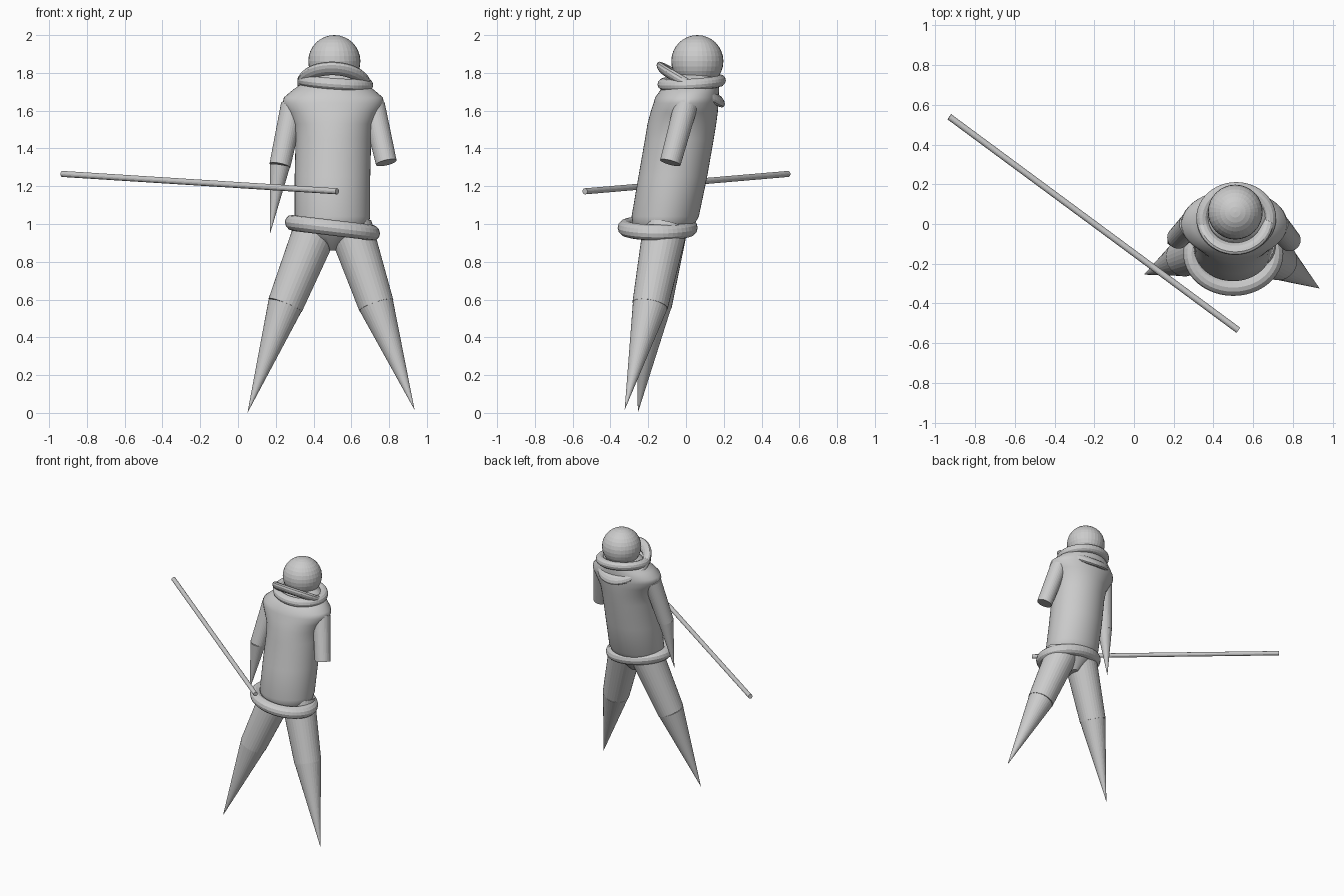
import bpy, bmesh, math
from mathutils import Vector, Matrix

if "Cube" in bpy.data.objects:
    bpy.data.objects.remove(bpy.data.objects["Cube"])

grey = bpy.data.materials.new("plain grey")
grey.diffuse_color = (0.6, 0.6, 0.6, 1)
grey.use_nodes = True
grey.node_tree.nodes["Principled BSDF"].inputs["Base Color"].default_value = grey.diffuse_color


def make(name, bm):
    bmesh.ops.recalc_face_normals(bm, faces=bm.faces)
    mesh = bpy.data.meshes.new(name)
    bm.to_mesh(mesh)
    bm.free()
    mesh.materials.append(grey)
    ob = bpy.data.objects.new(name, mesh)
    bpy.context.collection.objects.link(ob)
    return ob


def limb(name, a, b, r1, r2, sides=32):
    """Capped cylinder or cone from a to b."""
    a, b = Vector(a), Vector(b)
    d = b - a
    m = Matrix.Translation((a + b) / 2) @ d.to_track_quat('Z', 'Y').to_matrix().to_4x4()
    bm = bmesh.new()
    bmesh.ops.create_cone(bm, cap_ends=True, segments=sides, radius1=r1,
                          radius2=r2, depth=d.length, matrix=m)
    bmesh.ops.remove_doubles(bm, verts=bm.verts, dist=1e-5)
    return make(name, bm)


def loft(name, rings, sides=32):
    """Skin of stacked ellipses: z, centre x, centre y, radius x, radius y."""
    bm = bmesh.new()
    rows = []
    for z, cx, cy, rx, ry in rings:
        rows.append([bm.verts.new((cx + rx * math.cos(math.tau * i / sides),
                                   cy + ry * math.sin(math.tau * i / sides), z))
                     for i in range(sides)])
    for lo, hi in zip(rows, rows[1:]):
        for i in range(sides):
            j = (i + 1) % sides
            bm.faces.new((lo[i], lo[j], hi[j], hi[i]))
    bm.faces.new(rows[0][::-1])
    bm.faces.new(rows[-1])
    return make(name, bm)


def ring(name, centre, rx, ry, minor, slope_x, slope_y, n=48, k=12):
    """Elliptical torus, sheared so that its height follows the slopes."""
    bm = bmesh.new()
    rows = []
    for i in range(n):
        a = math.tau * i / n
        row = []
        for j in range(k):
            b = math.tau * j / k
            c = minor * math.cos(b)
            x, y = (rx + c) * math.cos(a), (ry + c) * math.sin(a)
            z = minor * math.sin(b) + slope_x * x + slope_y * y
            row.append(bm.verts.new(Vector(centre) + Vector((x, y, z))))
        rows.append(row)
    for i in range(n):
        p, q = rows[i], rows[(i + 1) % n]
        for j in range(k):
            m = (j + 1) % k
            bm.faces.new((p[j], q[j], q[m], p[m]))
    return make(name, bm)


# Head
bm = bmesh.new()
bmesh.ops.create_uvsphere(bm, u_segments=32, v_segments=16, radius=0.138,
                          matrix=Matrix.Translation((0.51, 0.06, 1.862)))
make("head", bm)

# Torso leaning back, with wide shoulders and a narrow pelvis
torso = loft("torso", [
    (0.86, 0.50, -0.11, 0.03, 0.05),
    (0.93, 0.50, -0.12, 0.13, 0.12),
    (0.99, 0.50, -0.12, 0.19, 0.16),
    (1.04, 0.50, -0.11, 0.20, 0.178),
    (1.25, 0.50, -0.07, 0.20, 0.182),
    (1.45, 0.505, -0.035, 0.20, 0.182),
    (1.53, 0.505, -0.022, 0.21, 0.182),
    (1.59, 0.505, -0.01, 0.24, 0.178),
    (1.64, 0.505, 0.0, 0.268, 0.172),
    (1.67, 0.505, 0.005, 0.262, 0.168),
    (1.71, 0.505, 0.02, 0.215, 0.155),
    (1.76, 0.51, 0.04, 0.15, 0.13),
    (1.80, 0.51, 0.05, 0.10, 0.10)], 48)

# Scarf wraps and belt
ring("scarf_upper_wrap", (0.51, 0.025, 1.738), 0.165, 0.150, 0.031, -0.04, -0.57)
ring("scarf_lower_wrap", (0.515, 0.03, 1.75), 0.170, 0.150, 0.031, -0.07, 0.06)
ring("belt", (0.50, -0.15, 0.98), 0.21, 0.17, 0.042, -0.12, 0.0)

# Arms: the left one has a pointed forearm, the right one ends at the elbow
limb("upper_arm_left", (0.29, 0.0, 1.63), (0.222, -0.07, 1.31), 0.063, 0.056)
limb("forearm_left", (0.222, -0.07, 1.31), (0.17, -0.10, 0.95), 0.054, 0)
limb("upper_arm_right", (0.715, 0.0, 1.63), (0.785, -0.083, 1.325), 0.063, 0.056)

# Legs: tapering thighs and pointed shins
for side, hip, knee, foot in (
        ("left", (0.415, -0.11, 0.98), (0.25, -0.17, 0.57), (0.05, -0.255, 0.0)),
        ("right", (0.595, -0.11, 0.98), (0.732, -0.19, 0.57), (0.935, -0.325, 0.015))):
    limb("thigh_" + side, hip, knee, 0.118, 0.095)
    limb("shin_" + side, knee, foot, 0.093, 0)

# Long staff floating beside the body
limb("staff", (-0.93, 0.54, 1.265), (0.525, -0.535, 1.173), 0.016, 0.016, 16)

# Soft shading on the torso only
bpy.context.view_layer.objects.active = torso
torso.select_set(True)
bpy.ops.object.shade_smooth_by_angle(angle=math.radians(40))
